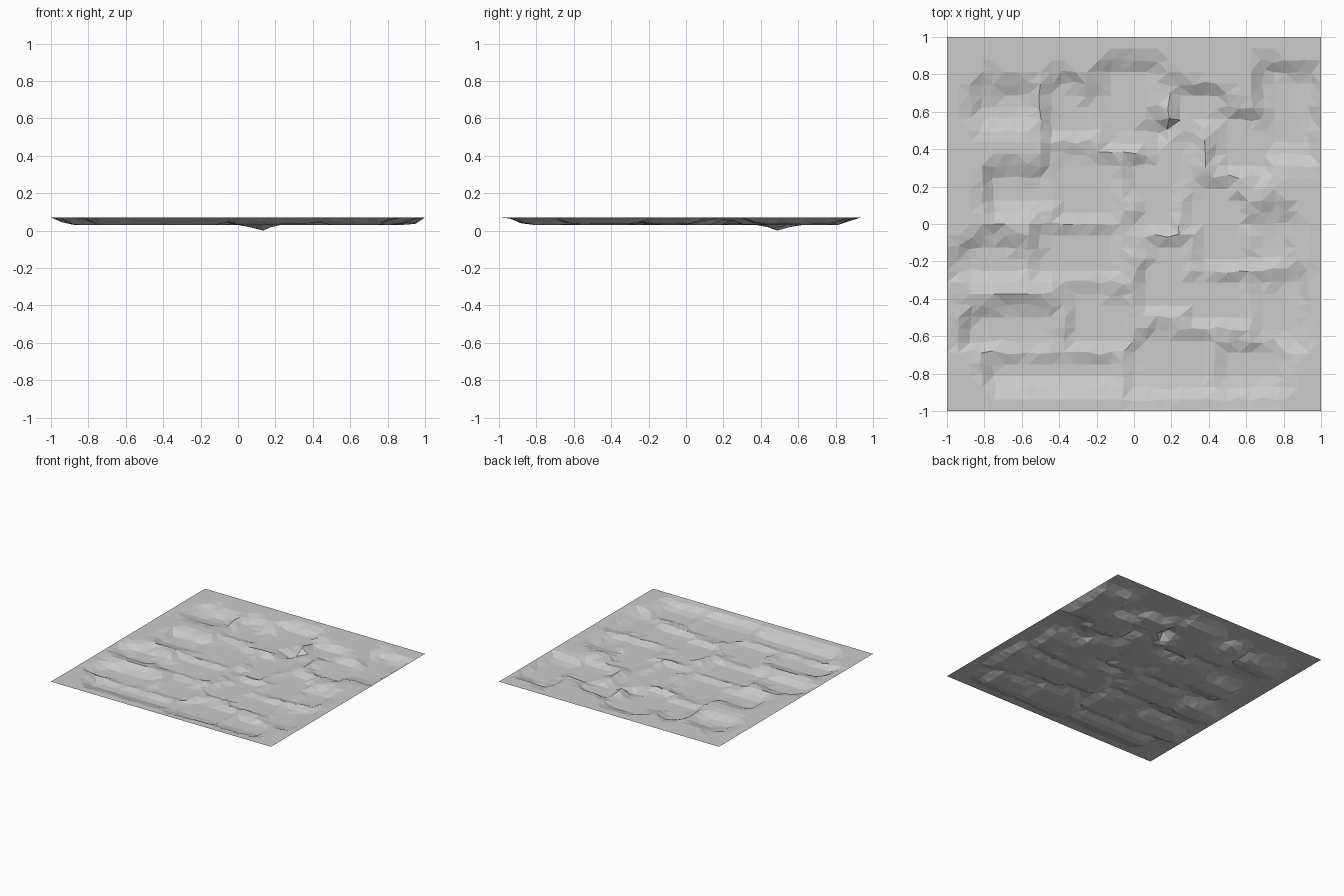
import bpy, bmesh, random
from mathutils import Vector, noise

if "Cube" in bpy.data.objects:
    bpy.data.objects.remove(bpy.data.objects["Cube"])

CELLS = 32
STEP = 2 / CELLS
RIM, FLOOR = 0.07, 0.03
rng = random.Random(7)

# Sunken hollows: left, right, front, back
hollows = [
    (-.8, -.6, .58, .7), (-.72, -.45, .1, .25), (-.42, -.2, .48, .7),
    (-.15, .1, .45, .82), (.25, .42, .55, .7), (.1, .3, .2, .5),
    (.46, .68, .3, .55), (.72, .92, .4, .78), (-.4, -.1, .05, .35),
    (0, .2, 0, .3), (.32, .56, -.2, .2), (.64, .8, -.18, 0),
    (-.85, -.6, -.25, -.12), (-.5, -.1, -.25, -.05), (.06, .26, -.45, -.08),
    (-.85, -.45, -.62, -.48), (-.35, -.05, -.65, -.36), (.3, .6, -.5, -.3),
    (.66, .86, -.6, -.3), (-.72, -.1, -.82, -.72), (0, .4, -.85, -.6),
    (.5, .75, -.85, -.66),
]


def hollow_depth(x, y):
    """Fraction of full depth, fading over about one cell outside a hollow."""
    best = 0
    for left, right, front, back in hollows:
        dx = max(left - x, x - right, 0)
        dy = max(front - y, y - back, 0)
        best = max(best, 1 - (dx * dx + dy * dy) ** .5 / .1)
    return best


def ground_height(x, y):
    wobble = noise.noise(Vector((x * 6, y * 6, 2)))
    depth = hollow_depth(x + wobble * .04, y - wobble * .04)
    if 0 < depth < 1:
        depth = min(1, max(0, depth + wobble * .5))
    return RIM - (RIM - FLOOR) * depth


def material(name, colour):
    mat = bpy.data.materials.new(name)
    mat.use_nodes = True
    mat.diffuse_color = colour
    mat.node_tree.nodes["Principled BSDF"].inputs["Base Color"].default_value = colour
    return mat


# Ground sheet, level along its rim
bm = bmesh.new()
bmesh.ops.create_grid(bm, x_segments=CELLS, y_segments=CELLS, size=1)
for v in bm.verts:
    x, y = v.co.x, v.co.y
    if max(abs(x), abs(y)) > 1 - STEP / 2:
        v.co.z = RIM
        continue
    v.co.z = ground_height(x, y)
    # Slightly uneven slopes
    if FLOOR < v.co.z < RIM:
        v.co.x += rng.uniform(-.2, .2) * STEP
        v.co.y += rng.uniform(-.2, .2) * STEP

# Single deep pit
pit = min(bm.verts, key=lambda v: (v.co.xy - Vector((.12, .5))).length)
for edge in pit.link_edges:
    edge.other_vert(pit).co.z = FLOOR - .012
pit.co.z = 0

bmesh.ops.triangulate(bm, faces=bm.faces[:], quad_method='SHORT_EDGE')
mesh = bpy.data.meshes.new("terrain")
bm.to_mesh(mesh)
bm.free()
mesh.materials.append(material("light grey", (.6, .6, .6, 1)))
terrain = bpy.data.objects.new("terrain", mesh)
bpy.context.collection.objects.link(terrain)
